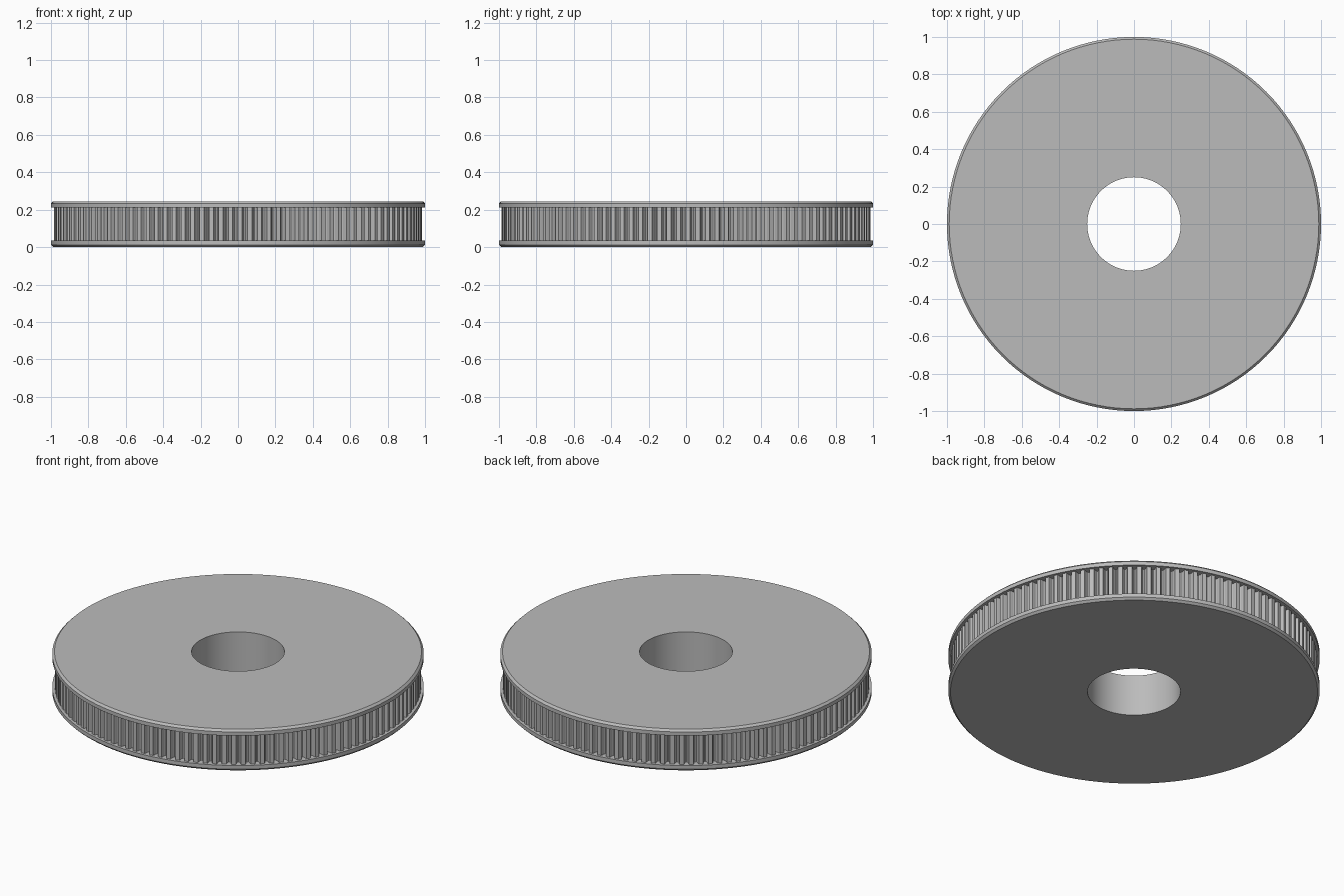
import bpy
import bmesh
from math import cos, sin, pi

old = bpy.data.objects.get("Cube")
if old:
    bpy.data.objects.remove(old, do_unlink=True)

HEIGHT = 0.245
BORE = 0.25
TEETH = 120
SIDES = 128

metal = bpy.data.materials.new("Grey metal")
metal.use_nodes = True
grey = (0.5, 0.5, 0.5, 1)
metal.diffuse_color = grey
metal.node_tree.nodes["Principled BSDF"].inputs["Base Color"].default_value = grey


def finish(bm, name):
    bmesh.ops.recalc_face_normals(bm, faces=bm.faces)
    mesh = bpy.data.meshes.new(name)
    bm.to_mesh(mesh)
    bm.free()
    mesh.materials.append(metal)
    obj = bpy.data.objects.new(name, mesh)
    bpy.context.collection.objects.link(obj)
    bpy.ops.object.select_all(action="DESELECT")
    obj.select_set(True)
    bpy.context.view_layer.objects.active = obj
    bpy.ops.object.shade_smooth_by_angle(angle=pi / 9)
    return obj


def bridge_rings(bm, rings):
    """Join consecutive closed rings of vertices with quads."""
    for a, b in zip(rings, rings[1:]):
        n = len(a)
        for i in range(n):
            j = (i + 1) % n
            bm.faces.new((a[i], a[j], b[j], b[i]))


def circle(bm, radius, z):
    return [bm.verts.new((radius * cos(2 * pi * i / SIDES),
                          radius * sin(2 * pi * i / SIDES), z))
            for i in range(SIDES)]


def flange(name, outer_z, inner_z):
    """Ring-shaped disc with a chamfered rim on its outer face."""
    chamfer_z = outer_z + (0.012 if inner_z > outer_z else -0.012)
    profile = [(BORE, outer_z), (0.988, outer_z), (1, chamfer_z),
               (1, inner_z), (BORE, inner_z)]
    bm = bmesh.new()
    rings = [circle(bm, r, z) for r, z in profile]
    bridge_rings(bm, rings + rings[:1])
    return finish(bm, name)


# Flanges that guide the belt
flange("bottom_flange", 0, 0.034)
flange("top_flange", HEIGHT, HEIGHT - 0.034)

# Toothed drum: each tooth has a flat land and a rounded groove
tooth = [(0, 0.985), (0.44, 0.985), (0.5, 0.976), (0.54, 0.962),
         (0.65, 0.953), (0.79, 0.953), (0.9, 0.962), (0.94, 0.976)]
outline = [(2 * pi * (k + f) / TEETH, r) for k in range(TEETH) for f, r in tooth]
bm = bmesh.new()
rings = [[bm.verts.new((r * cos(a), r * sin(a), z)) for a, r in outline]
         for z in (0.034, HEIGHT - 0.034)]
bridge_rings(bm, rings)
finish(bm, "toothed_drum")

# Bore wall between the flanges
bm = bmesh.new()
bridge_rings(bm, [circle(bm, BORE, z) for z in (0.034, HEIGHT - 0.034)])
bore = finish(bm, "bore_wall")
bore.data.flip_normals()
